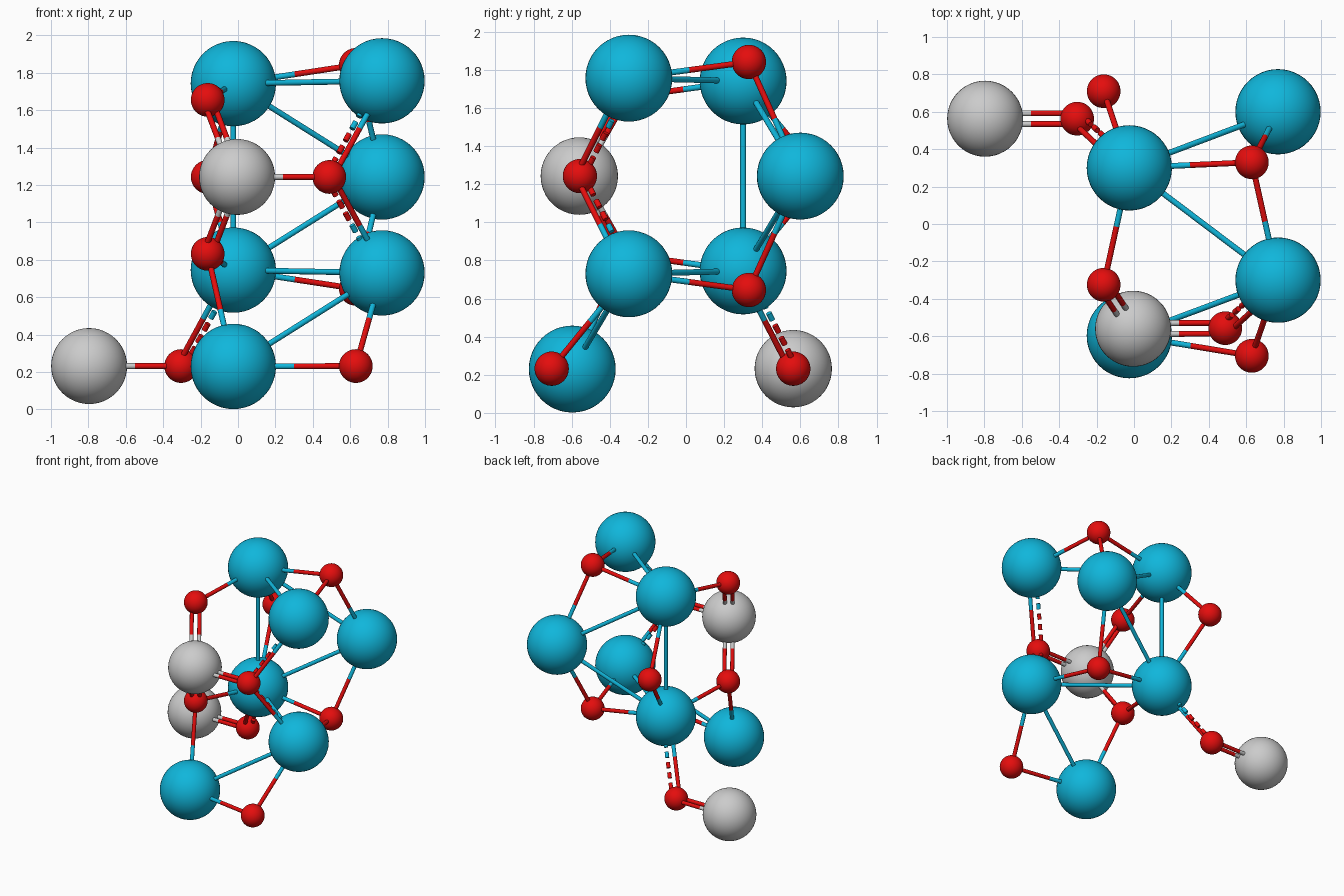
import bpy
from mathutils import Vector

if "Cube" in bpy.data.objects:
    bpy.data.objects.remove(bpy.data.objects["Cube"])


def material(name, color):
    m = bpy.data.materials.new(name)
    m.diffuse_color = (*color, 1)
    m.use_nodes = True
    m.node_tree.nodes["Principled BSDF"].inputs["Base Color"].default_value = m.diffuse_color
    return m


# Kind: radius, material, part name
KINDS = {
    "B": (0.228, material("blue", (0.005, 0.47, 0.71)), "large_blue_ball"),
    "G": (0.203, None, "grey_ball"),
    "R": (0.09, material("red", (0.78, 0.004, 0.004)), "small_red_ball"),
}

# Ball centres
ATOMS = {
    "B1": (-0.025, 0.30, 1.742), "B2": (0.77, -0.30, 1.757),
    "B3": (0.77, 0.60, 1.243), "B4": (-0.025, 0.30, 0.745),
    "B5": (0.77, -0.30, 0.73), "B6": (-0.025, -0.597, 0.23),
    "G1": (-0.005, -0.56, 1.243), "G2": (-0.796, 0.563, 0.232),
    "R1": (-0.162, -0.325, 1.655), "R2": (-0.162, -0.325, 0.832),
    "R3": (0.488, -0.557, 1.243), "R4": (-0.304, 0.563, 0.232),
    "R5": (0.63, -0.705, 0.232), "R6": (0.63, 0.33, 1.842),
    "R7": (0.63, 0.33, 0.645), "R8": (-0.162, 0.71, 1.243),
}
POS = {k: Vector(v) for k, v in ATOMS.items()}

SINGLE = ("B1-B2 B1-B3 B1-B4 B3-B4 B4-B5 B5-B6 R6-B1 R6-B2 R6-B3 R7-B3 R7-B4 R7-B5 "
          "R5-B5 R5-B6 R2-B4 R2-B6 R1-B1 R8-B1 R8-B4").split()
DOUBLE = "R1-G1 R2-G1 R3-G1 R4-G2".split()
DASHED = "R3-B2 R3-B5 R4-B4".split()
STICK_R = 0.0155
GAP = 0.029
DASHES = 8


def finish(name, mat):
    ob = bpy.context.object
    ob.name = name
    if mat:
        ob.data.materials.append(mat)
    bpy.ops.object.shade_smooth_by_angle()


def rod(name, p, q, mat):
    d = q - p
    bpy.ops.mesh.primitive_cylinder_add(
        vertices=16, radius=STICK_R, depth=d.length, location=(p + q) / 2,
        rotation=d.to_track_quat("Z", "Y").to_euler())
    finish(name, mat)


def stick(a, b, shift=0.0, dashed=False):
    """Rod between two balls, each half in the colour of its ball."""
    p, q = POS[a], POS[b]
    side = Vector((0, 0, 1)).cross(q - p)
    off = side.normalized() * shift if shift else Vector()
    ma, mb = KINDS[a[0]][1], KINDS[b[0]][1]
    if dashed:
        for i in range(DASHES):
            t0, t1 = i / DASHES, (i + 0.55) / DASHES
            rod("bond_dash", p.lerp(q, t0) + off, p.lerp(q, t1) + off,
                ma if t1 < 0.5 else mb)
    elif ma == mb:
        rod("bond_stick", p + off, q + off, ma)
    else:
        mid = (p + q) / 2 + off
        rod("bond_half", p + off, mid, ma)
        rod("bond_half", mid, q + off, mb)


# Balls
for key, pos in POS.items():
    radius, mat, name = KINDS[key[0]]
    bpy.ops.mesh.primitive_uv_sphere_add(segments=48, ring_count=24, radius=radius, location=pos)
    finish(name, mat)

# Single, double and part-dashed connecting sticks
for pair in SINGLE:
    stick(*pair.split("-"))
for pair in DOUBLE:
    for s in (-GAP, GAP):
        stick(*pair.split("-"), shift=s)
for pair in DASHED:
    stick(*pair.split("-"), shift=-GAP)
    stick(*pair.split("-"), shift=GAP, dashed=True)
